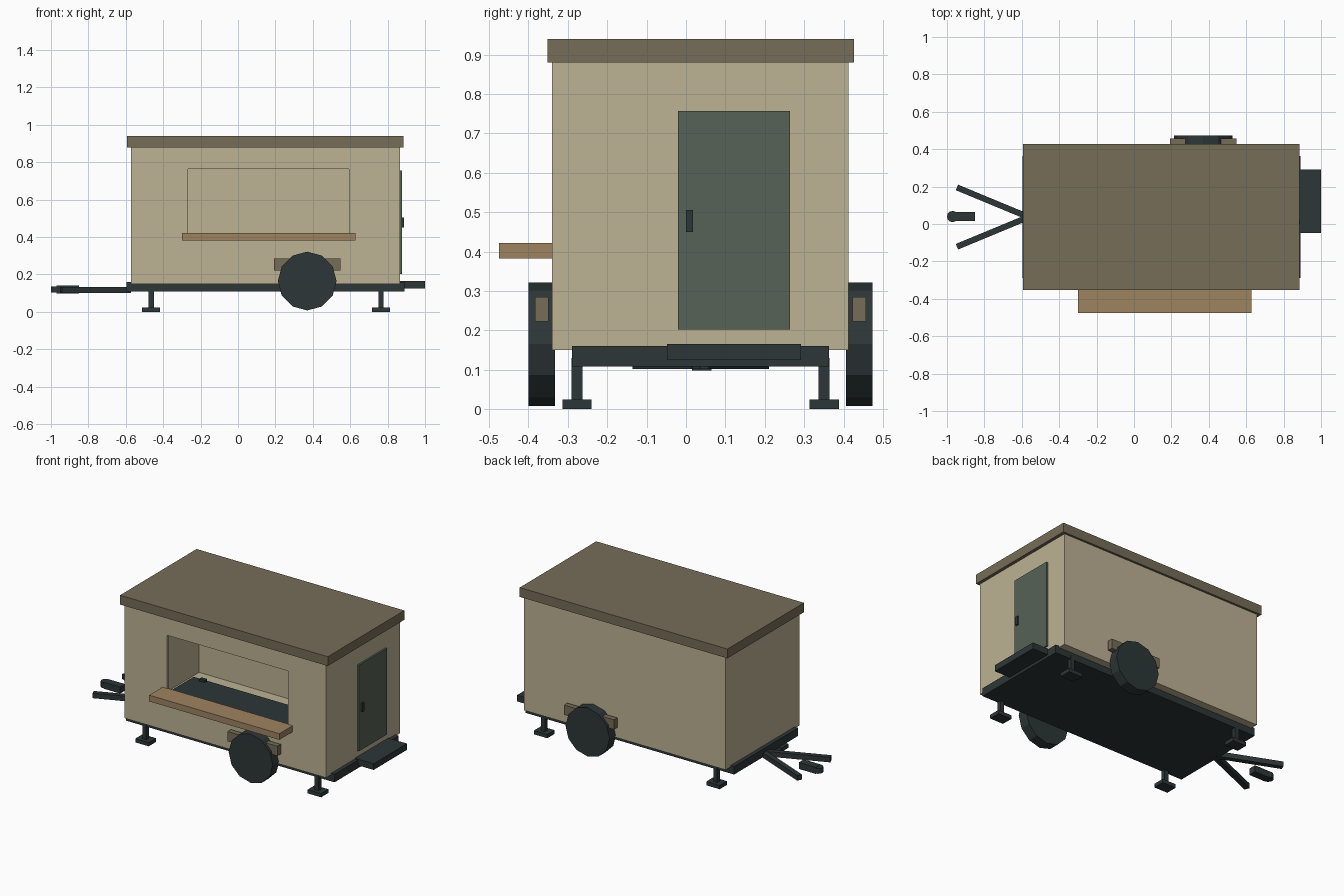
import bpy, bmesh, math
from mathutils import Vector, Matrix

if "Cube" in bpy.data.objects:
    bpy.data.objects.remove(bpy.data.objects["Cube"])


def material(name, rgb):
    m = bpy.data.materials.new(name)
    m.diffuse_color = (*rgb, 1)
    m.use_nodes = True
    m.node_tree.nodes["Principled BSDF"].inputs["Base Color"].default_value = m.diffuse_color
    return m


CREAM = material("cream_panel", (0.51, 0.445, 0.297))
BROWN = material("roof_brown", (0.181, 0.153, 0.098))
WOOD = material("shelf_wood", (0.342, 0.227, 0.119))
DARK = material("dark_metal", (0.026, 0.037, 0.038))
GREEN = material("door_green", (0.093, 0.122, 0.093))

MID = 0.037  # centre line of the trailer in y


def finish(name, bm, mat):
    bmesh.ops.recalc_face_normals(bm, faces=bm.faces[:])
    me = bpy.data.meshes.new(name)
    bm.to_mesh(me)
    bm.free()
    me.materials.append(mat)
    ob = bpy.data.objects.new(name, me)
    bpy.context.collection.objects.link(ob)
    return ob


def box_mesh(x, y, z):
    bm = bmesh.new()
    bmesh.ops.create_cube(bm, size=1)
    for v in bm.verts:
        v.co = Vector([(a + b) / 2 + c * (b - a) for (a, b), c in zip((x, y, z), v.co)])
    return bm


def box(name, x, y, z, mat):
    return finish(name, box_mesh(x, y, z), mat)


def cylinder(name, centre, radius, depth, sides, mat, rot=Matrix()):
    bm = bmesh.new()
    bmesh.ops.create_cone(bm, cap_ends=True, segments=sides, radius1=radius,
                          radius2=radius, depth=depth,
                          matrix=Matrix.Translation(centre) @ rot)
    return finish(name, bm, mat)


# Hollow cabin with the serving window cut out of the front wall
WX, WZ = (-0.267, 0.594), (0.415, 0.765)
bm = box_mesh((-0.572, 0.866), (-0.34, 0.413), (0.15, 0.885))
for axis, cuts in ((Vector((1, 0, 0)), WX), (Vector((0, 0, 1)), WZ)):
    for c in cuts:
        bmesh.ops.bisect_plane(bm, geom=bm.verts[:] + bm.edges[:] + bm.faces[:],
                               plane_co=axis * c, plane_no=axis)
hole = []
for f in bm.faces:
    c = f.calc_center_median()
    if c.y < -0.33 and WX[0] < c.x < WX[1] and WZ[0] < c.z < WZ[1]:
        hole.append(f)
bmesh.ops.delete(bm, geom=hole, context='FACES')
cabin = finish("cabin", bm, CREAM)
shell = cabin.modifiers.new("wall_thickness", 'SOLIDIFY')
shell.thickness = 0.02
shell.offset = -1
shell.use_even_offset = True

# Roof, serving shelf and inside counter
box("roof", (-0.594, 0.886), (-0.352, 0.427), (0.88, 0.94), BROWN)
box("serving_shelf", (-0.30, 0.627), (-0.475, -0.335), (0.382, 0.422), WOOD)
box("counter", (-0.26, 0.59), (-0.318, -0.08), (0.17, 0.40), DARK)
box("counter_fitting", (-0.20, -0.16), (-0.11, -0.085), (0.40, 0.415), DARK)

# Door and handle
box("door", (0.86, 0.877), (-0.02, 0.264), (0.202, 0.757), GREEN)
box("door_handle", (0.87, 0.888), (0.0, 0.018), (0.45, 0.505), DARK)

# Chassis and entry step
box("chassis", (-0.597, 0.89), (-0.289, 0.363), (0.108, 0.16), DARK)
box("entry_step", (0.80, 1.0), (-0.048, 0.292), (0.125, 0.165), DARK)

# Wheels, fenders and corner jacks, mirrored about the centre line
for side, s in (("front", -1), ("back", 1)):
    cylinder(side + "_wheel", (0.37, MID + s * 0.403, 0.165), 0.157, 0.067, 12, DARK,
             Matrix.Rotation(math.pi / 2, 4, 'X'))
    y = MID + s * 0.403
    box(side + "_fender", (0.193, 0.549), (y - 0.017, y + 0.017), (0.222, 0.285), BROWN)
    y = MID + s * 0.314
    for end, x in (("left", -0.464), ("right", 0.764)):
        box(f"{side}_{end}_jack_post", (x - 0.014, x + 0.014), (y - 0.014, y + 0.014),
            (0.015, 0.13), DARK)
        box(f"{side}_{end}_jack_foot", (x - 0.048, x + 0.048), (y - 0.037, y + 0.037),
            (0.0, 0.024), DARK)

    # Drawbar arm, spreading outward from the chassis
    arm = box(side + "_drawbar", (-0.2, 0.2), (-0.016, 0.016), (-0.016, 0.016), DARK)
    arm.rotation_euler.z = -s * math.radians(22.5)
    arm.location = (-0.762, MID + s * 0.082, 0.118)

# Hitch coupler
box("coupler", (-0.97, -0.85), (MID + 0.003 - 0.025, MID + 0.003 + 0.025), (0.098, 0.14), DARK)
cylinder("coupler_head", (-0.97, MID + 0.003, 0.12), 0.03, 0.034, 12, DARK)
